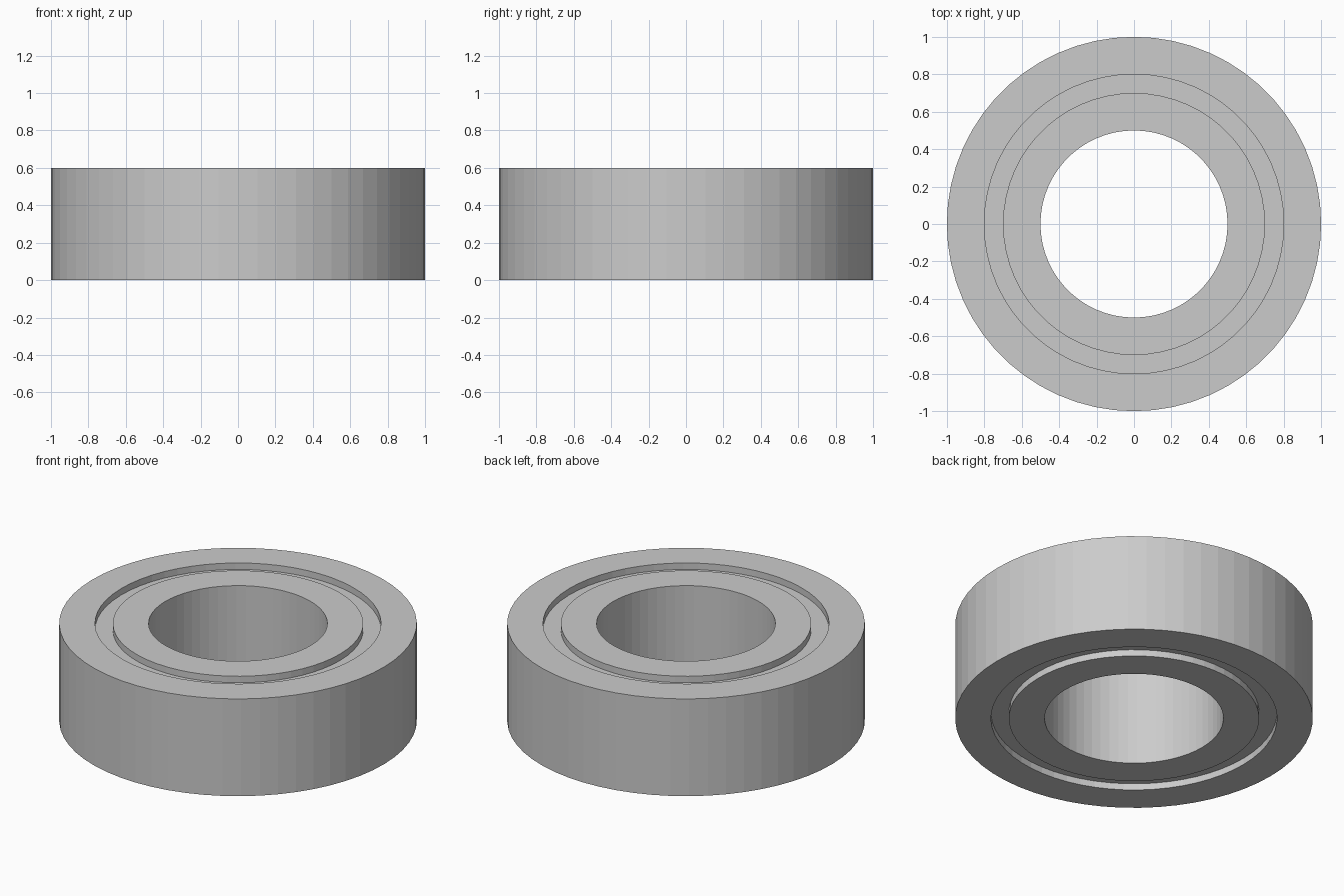
import bpy
import bmesh
from math import cos, sin, tau

cube = bpy.data.objects.get("Cube")
if cube:
    bpy.data.objects.remove(cube, do_unlink=True)

SIDES = 60
HEIGHT = 0.6
RECESS = 0.04

steel = bpy.data.materials.new("steel grey")
steel.use_nodes = True
colour = (0.6, 0.6, 0.6, 1)
steel.diffuse_color = colour
steel.node_tree.nodes["Principled BSDF"].inputs["Base Color"].default_value = colour


def ring(name, inner, outer, bottom, top):
    """Closed flat-faceted ring with a rectangular section."""
    bm = bmesh.new()
    section = [(inner, bottom), (outer, bottom), (outer, top), (inner, top)]
    loops = []
    for i in range(SIDES):
        a = tau * i / SIDES
        loops.append([bm.verts.new((r * cos(a), r * sin(a), z)) for r, z in section])
    for i, here in enumerate(loops):
        there = loops[(i + 1) % SIDES]
        for j in range(len(section)):
            k = (j + 1) % len(section)
            bm.faces.new((here[j], there[j], there[k], here[k]))
    bmesh.ops.recalc_face_normals(bm, faces=bm.faces)
    mesh = bpy.data.meshes.new(name)
    bm.to_mesh(mesh)
    bm.free()
    mesh.materials.append(steel)
    obj = bpy.data.objects.new(name, mesh)
    bpy.context.collection.objects.link(obj)
    return obj


# Outer and inner races, with a shield recessed between them on both faces
ring("outer_race", 0.8, 1.0, 0, HEIGHT)
ring("inner_race", 0.5, 0.7, 0, HEIGHT)
ring("shield", 0.7, 0.8, RECESS, HEIGHT - RECESS)
